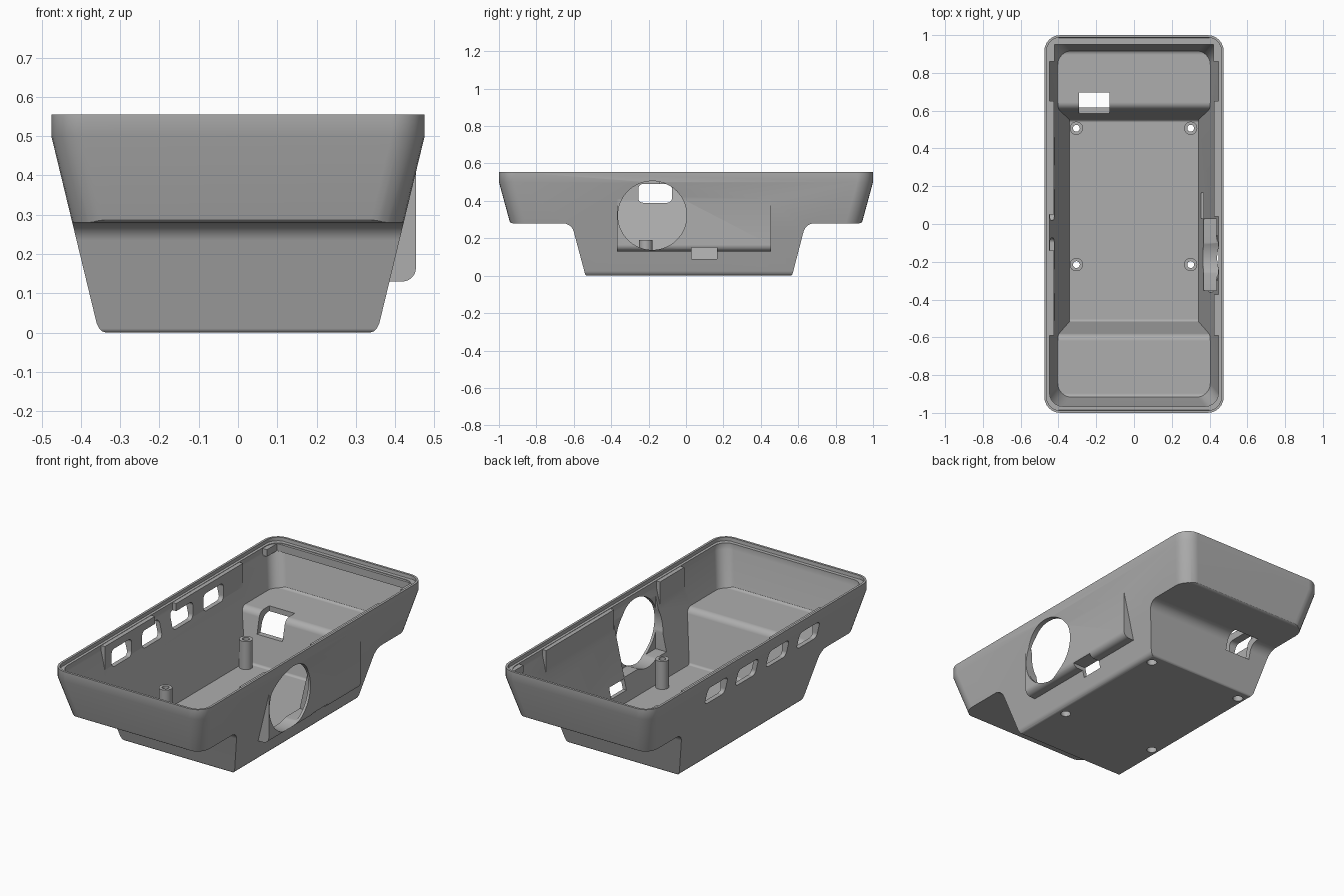
import bpy, bmesh, math
from mathutils import Vector

if "Cube" in bpy.data.objects:
    bpy.data.objects.remove(bpy.data.objects["Cube"], do_unlink=True)

grey = bpy.data.materials.new("plain grey")
grey.use_nodes = True
grey.diffuse_color = (0.42, 0.42, 0.42, 1)
grey.node_tree.nodes["Principled BSDF"].inputs["Base Color"].default_value = grey.diffuse_color


def rounded(corners, steps=6):
    """Polygon from (u, v, radius) corners, each turned into an arc."""
    out = []
    for i, (u, v, r) in enumerate(corners):
        p = Vector((u, v))
        if r == 0:
            out.append(p)
            continue
        a = (Vector(corners[i - 1][:2]) - p).normalized()
        b = (Vector(corners[(i + 1) % len(corners)][:2]) - p).normalized()
        half = a.angle(b) / 2
        centre = p + (a + b).normalized() * r / math.sin(half)
        start = p + a * r / math.tan(half) - centre
        end = p + b * r / math.tan(half) - centre
        sweep = start.angle(end)
        for k in range(steps + 1):
            t = k / steps
            out.append(centre + (start * math.sin((1 - t) * sweep) + end * math.sin(t * sweep)) / math.sin(sweep))
    return out


def rect(u0, u1, v0, v1, r=0):
    return rounded([(u0, v0, r), (u1, v0, r), (u1, v1, r), (u0, v1, r)])


def skin(name, rings):
    """Closed solid through a stack of equal rings."""
    bm = bmesh.new()
    loops = [[bm.verts.new(p) for p in ring] for ring in rings]
    n = len(loops[0])
    for lo, hi in zip(loops, loops[1:]):
        for i in range(n):
            j = (i + 1) % n
            bm.faces.new((lo[i], lo[j], hi[j], hi[i]))
    bm.faces.new(loops[0])
    bm.faces.new(loops[-1])
    bmesh.ops.recalc_face_normals(bm, faces=bm.faces)
    mesh = bpy.data.meshes.new(name)
    bm.to_mesh(mesh)
    bm.free()
    mesh.materials.append(grey)
    ob = bpy.data.objects.new(name, mesh)
    bpy.context.collection.objects.link(ob)
    return ob


def prism(name, outline, axis, a, b):
    place = {"x": lambda p, d: (d, p[0], p[1]),
             "y": lambda p, d: (p[0], d, p[1]),
             "z": lambda p, d: (p[0], p[1], d)}[axis]
    return skin(name, [[place(p, d) for p in outline] for d in (a, b)])


def block(name, x0, x1, y0, y1, z0, z1):
    return prism(name, rect(x0, x1, y0, y1), "z", z0, z1)


def disc(u, v, r, n=32):
    return [(u + r * math.cos(math.tau * i / n), v + r * math.sin(math.tau * i / n)) for i in range(n)]


def combine(target, tool, operation):
    mod = target.modifiers.new("combine", "BOOLEAN")
    mod.operation, mod.solver, mod.object = operation, "EXACT", tool
    bpy.context.view_layer.objects.active = target
    bpy.ops.object.modifier_apply(modifier=mod.name)
    bpy.data.objects.remove(tool, do_unlink=True)


def tub(name, sections, profile, radius):
    """Tapered rounded box trimmed by a stepped side profile."""
    body = skin(name, [[(p.x, p.y, z) for p in rect(-x, x, -y, y, radius)] for z, x, y in sections])
    combine(body, prism("side_trim", rounded(profile), "x", -0.7, 0.7), "INTERSECT")
    return body


# Outer body with stepped underside
case = tub("enclosure_tub",
           [(0, 0.336, 0.85), (0.004, 0.347, 0.86), (0.012, 0.354, 0.865), (0.025, 0.36, 0.87),
            (0.5, 0.475, 1), (0.555, 0.475, 1)],
           [(-1.01, 0.7, 0), (-1.005, 0.5, 0), (-0.943, 0.28, 0.025), (-0.612, 0.28, 0.06),
            (-0.537, -0.001, 0.015), (0.567, -0.001, 0.015), (0.64, 0.28, 0.06),
            (0.943, 0.28, 0.025), (1.005, 0.5, 0), (1.01, 0.7, 0)], 0.085)

# Side pod on the left flank
combine(case, prism("side_pod", rounded([(0.34, 0.13, 0), (0.453, 0.13, 0.035), (0.453, 0.45, 0), (0.34, 0.45, 0)]),
                    "y", -0.37, 0.455), "UNION")

# Hollow interior, with a thin lip at the rim
combine(case, tub("cavity",
                  [(0.03, 0.34, 0.84), (0.5, 0.447, 0.965), (0.535, 0.447, 0.965),
                   (0.5351, 0.462, 0.987), (0.6, 0.462, 0.987)],
                  [(-1.01, 0.7, 0), (-0.98, 0.5, 0), (-0.918, 0.31, 0.03), (-0.588, 0.31, 0.04),
                   (-0.515, 0.031, 0.015), (0.55, 0.031, 0.015), (0.612, 0.31, 0.04),
                   (0.918, 0.31, 0.03), (0.98, 0.5, 0), (1.01, 0.7, 0)], 0.07), "DIFFERENCE")
combine(case, block("pod_hollow", 0.33, 0.438, -0.352, 0.027, 0.158, 0.47), "DIFFERENCE")

# Upright ribs along the side walls
for side, y0, y1 in ((-1, -0.59, -0.14), (-1, 0.05, 0.65), (1, -0.59, -0.372), (1, 0.04, 0.65)):
    rib = [(side * x, z) for x, z in ((0.424, 0.533), (0.46, 0.533), (0.43, 0.36), (0.424, 0.36))]
    combine(case, prism("rib", rib, "y", y0, y1), "UNION")

# Lid ledge around the back end
combine(case, block("back_ledge", -0.435, 0.435, 0.95, 0.975, 0.49, 0.532), "UNION")
for x0, x1 in ((-0.457, -0.42), (0.42, 0.457)):
    combine(case, block("side_ledge", x0, x1, 0.86, 0.96, 0.491, 0.531), "UNION")

# Four screw bosses with countersunk through holes
for x in (-0.305, 0.3):
    for y in (-0.215, 0.507):
        combine(case, prism("boss", disc(x, y, 0.035), "z", 0.015, 0.19), "UNION")
        combine(case, prism("bore", disc(x, y, 0.018), "z", -0.1, 0.3), "DIFFERENCE")
        combine(case, prism("countersink", disc(x, y, 0.027), "z", -0.1, 0.05), "DIFFERENCE")

# Row of four windows in the right wall
for i in range(4):
    y = -0.44 + i * 0.275
    combine(case, prism("window", rect(y - 0.09, y + 0.09, 0.39, 0.49, 0.025), "x", -0.6, -0.36), "DIFFERENCE")

# Round opening in the pod, slot beneath it, and port in the back step
combine(case, prism("round_opening", disc(-0.18, 0.322, 0.184, 64), "x", 0.36, 0.6), "DIFFERENCE")
combine(case, block("slot", 0.3, 0.6, 0.03, 0.165, 0.09, 0.152), "DIFFERENCE")
combine(case, block("back_port", -0.29, -0.13, 0.5, 0.695, 0.19, 0.34), "DIFFERENCE")

# Smooth fillets, flat walls
bpy.ops.object.select_all(action="DESELECT")
case.select_set(True)
bpy.context.view_layer.objects.active = case
bpy.ops.object.shade_smooth_by_angle(angle=math.radians(30))
normals = case.modifiers.new("even_normals", "WEIGHTED_NORMAL")
normals.keep_sharp = True
